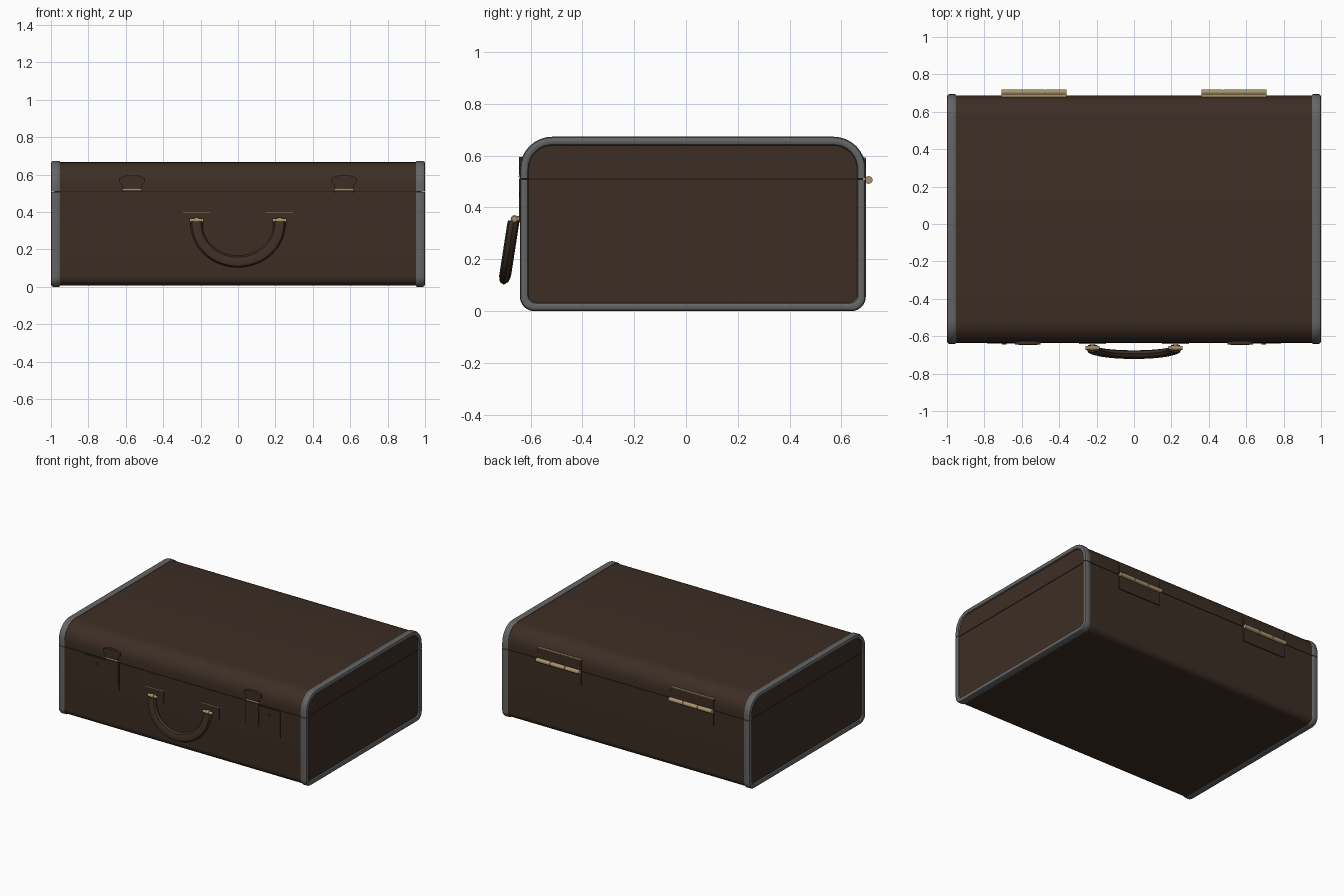
import bpy, bmesh, math
from mathutils import Vector, Matrix

if "Cube" in bpy.data.objects:
    bpy.data.objects.remove(bpy.data.objects["Cube"])


def material(name, rgb):
    m = bpy.data.materials.new(name)
    m.diffuse_color = (*rgb, 1)
    m.use_nodes = True
    m.node_tree.nodes["Principled BSDF"].inputs["Base Color"].default_value = m.diffuse_color
    return m


BROWN = material("brown leather", (0.046, 0.027, 0.018))
GREY = material("grey trim", (0.13, 0.13, 0.13))
BRASS = material("brass", (0.40, 0.29, 0.15))
DARK = material("dark seam", (0.012, 0.009, 0.007))

Y0, Y1, Z1, SEAM = -0.641, 0.694, 0.673, 0.509
FRONT, BACK = Y0 + 0.006, Y1 - 0.006


def finish(name, bm, mat, angle=35):
    bmesh.ops.recalc_face_normals(bm, faces=bm.faces)
    me = bpy.data.meshes.new(name)
    bm.to_mesh(me)
    bm.free()
    me.materials.append(mat)
    ob = bpy.data.objects.new(name, me)
    bpy.context.collection.objects.link(ob)
    bpy.ops.object.select_all(action='DESELECT')
    ob.select_set(True)
    bpy.context.view_layer.objects.active = ob
    bpy.ops.object.shade_smooth_by_angle(angle=math.radians(angle))
    return ob


def loft(name, rings, mat, closed_ring=True):
    """Skin a list of equal-length closed rings and cap both ends."""
    bm = bmesh.new()
    vs = [[bm.verts.new(p) for p in r] for r in rings]
    n = len(vs[0])
    for a, b in zip(vs, vs[1:]):
        for i in range(n):
            bm.faces.new((a[i], a[(i + 1) % n], b[(i + 1) % n], b[i]))
    bm.faces.new(vs[0])
    bm.faces.new(vs[-1])
    return finish(name, bm, mat)


def box(name, x0, x1, y0, y1, z0, z1, mat):
    bm = bmesh.new()
    size = Vector((abs(x1 - x0), abs(y1 - y0), abs(z1 - z0)))
    mid = Vector((x0 + x1, y0 + y1, z0 + z1)) / 2
    bmesh.ops.create_cube(bm, size=1, matrix=Matrix.Translation(mid) @ Matrix.Diagonal((*size, 1)))
    return finish(name, bm, mat)


def rod(name, centre, radius, length, axis, mat, sides=16):
    bm = bmesh.new()
    rot = Matrix.Rotation(math.pi / 2, 4, 'Y' if axis == 'X' else 'X')
    bmesh.ops.create_cone(bm, cap_ends=True, segments=sides, radius1=radius, radius2=radius,
                          depth=length, matrix=Matrix.Translation(centre) @ rot)
    return finish(name, bm, mat)


def half_outline(inset, lid):
    """Open (y, z) path of the lid or base, from the front seam to the back seam."""
    r = max((0.125 if lid else 0.055) - inset, 0.03)
    y0, y1 = Y0 + inset, Y1 - inset
    edge = Z1 - inset if lid else inset
    s = 1 if lid else -1
    seam = SEAM + s * 0.002
    pts = [(y0, seam)]
    for cy, start in ((y0 + r, 180), (y1 - r, 90)):
        for k in range(9):
            a = math.radians(start - 90 * k / 8)
            pts.append((cy + r * math.cos(a), edge - s * r + s * r * math.sin(a)))
    return pts + [(y1, seam)]


# rounded section of the end trim: (x, inset)
TRIM = [(0.95, 0.012), (0.951, 0.004), (0.957, 0), (0.988, 0), (0.996, 0.004), (1.0, 0.012),
        (1.0, 0.022), (0.996, 0.03), (0.986, 0.034), (0.97, 0.034)]

# case shell and end trims, lid and base
for lid, part in ((True, "lid"), (False, "base")):
    path = half_outline(0.006, lid)
    loft(part, [[(x, y, z) for y, z in path] for x in (-0.987, 0.987)], BROWN)
    paths = [half_outline(i, lid) for _, i in TRIM]
    for s in (-1, 1):
        rings = [[(s * TRIM[j][0], *paths[j][k]) for j in range(len(TRIM))]
                 for k in range(len(path))]
        loft(part + "_end_trim", rings, GREY)

# dark core seen through the seam
box("seam_core", -0.982, 0.982, FRONT + 0.004, BACK - 0.004, SEAM - 0.02, SEAM + 0.02, DARK)

for s in (-1, 1):
    # latch: base plate, slide, hinge rod, fan-shaped clasp, button
    box("latch_plate", s * 0.51, s * 0.787, FRONT - 0.004, FRONT + 0.01, 0.31, 0.50, BROWN)
    box("latch_slide", s * 0.513, s * 0.617, FRONT - 0.009, FRONT + 0.01, 0.35, 0.512, BROWN)
    rod("latch_rod", (s * 0.567, FRONT - 0.004, 0.52), 0.007, 0.10, 'X', BRASS)
    half = [(0.048, 0.526), (0.052, 0.542), (0.068, 0.562), (0.068, 0.582), (0.035, 0.594)]
    fan = half + [(-x, z) for x, z in reversed(half)]
    loft("latch_clasp", [[(s * 0.567 + x, y, z) for x, z in fan]
                         for y in (FRONT - 0.009, FRONT + 0.01)], BROWN)
    rod("latch_button", (s * 0.693, FRONT - 0.002, 0.452), 0.012, 0.012, 'Y', BROWN)

    # handle mount: plate with bright top edge, pin and loop
    box("handle_plate", s * 0.15, s * 0.295, FRONT - 0.006, FRONT + 0.01, 0.31, 0.397, BROWN)
    box("handle_plate_edge", s * 0.15, s * 0.295, FRONT - 0.006, FRONT + 0.01, 0.397, 0.401, BRASS)
    rod("handle_pin", (s * 0.222, -0.662, 0.355), 0.011, 0.075, 'X', BRASS)
    rod("handle_pin_collar", (s * 0.222, -0.662, 0.355), 0.015, 0.022, 'X', BRASS)
    rod("handle_pin_mount", (s * 0.222, -0.648, 0.355), 0.011, 0.028, 'Y', BRASS)

    # hinge: two leaves with bright edge and a barrel in three knuckles
    box("hinge_upper_leaf", s * 0.36, s * 0.708, BACK - 0.01, BACK + 0.007, 0.515, 0.588, BROWN)
    box("hinge_leaf_edge", s * 0.36, s * 0.708, BACK - 0.01, BACK + 0.007, 0.588, 0.592, BRASS)
    box("hinge_lower_leaf", s * 0.36, s * 0.708, BACK - 0.01, BACK + 0.007, 0.40, 0.503, BROWN)
    for k in (-1, 0, 1):
        rod("hinge_knuckle", (s * 0.534 + k * 0.117, 0.705, 0.506), 0.015, 0.113, 'X', BRASS)
    rod("hinge_pin", (s * 0.534, 0.705, 0.506), 0.010, 0.346, 'X', BRASS)

# carrying handle: U sweep tilted outward toward the bottom
rings = []
N = 28
for i in range(N + 1):
    a = math.pi * i / N
    ring = []
    for j in range(8):
        b = 2 * math.pi * j / 8
        r = 0.033 * math.cos(b)
        x = (0.222 + r) * math.cos(a)
        z = 0.338 - (0.203 + r) * math.sin(a)
        y = -0.667 - (0.338 - z) * 0.155 + 0.023 * math.sin(b)
        ring.append((x, y, z))
    rings.append(ring)
# short straight ends up to the pins
top = [[(x, y + 0.003, z + 0.012) for x, y, z in r] for r in (rings[0], rings[-1])]
loft("handle", [top[0]] + rings + [top[1]], BROWN)
